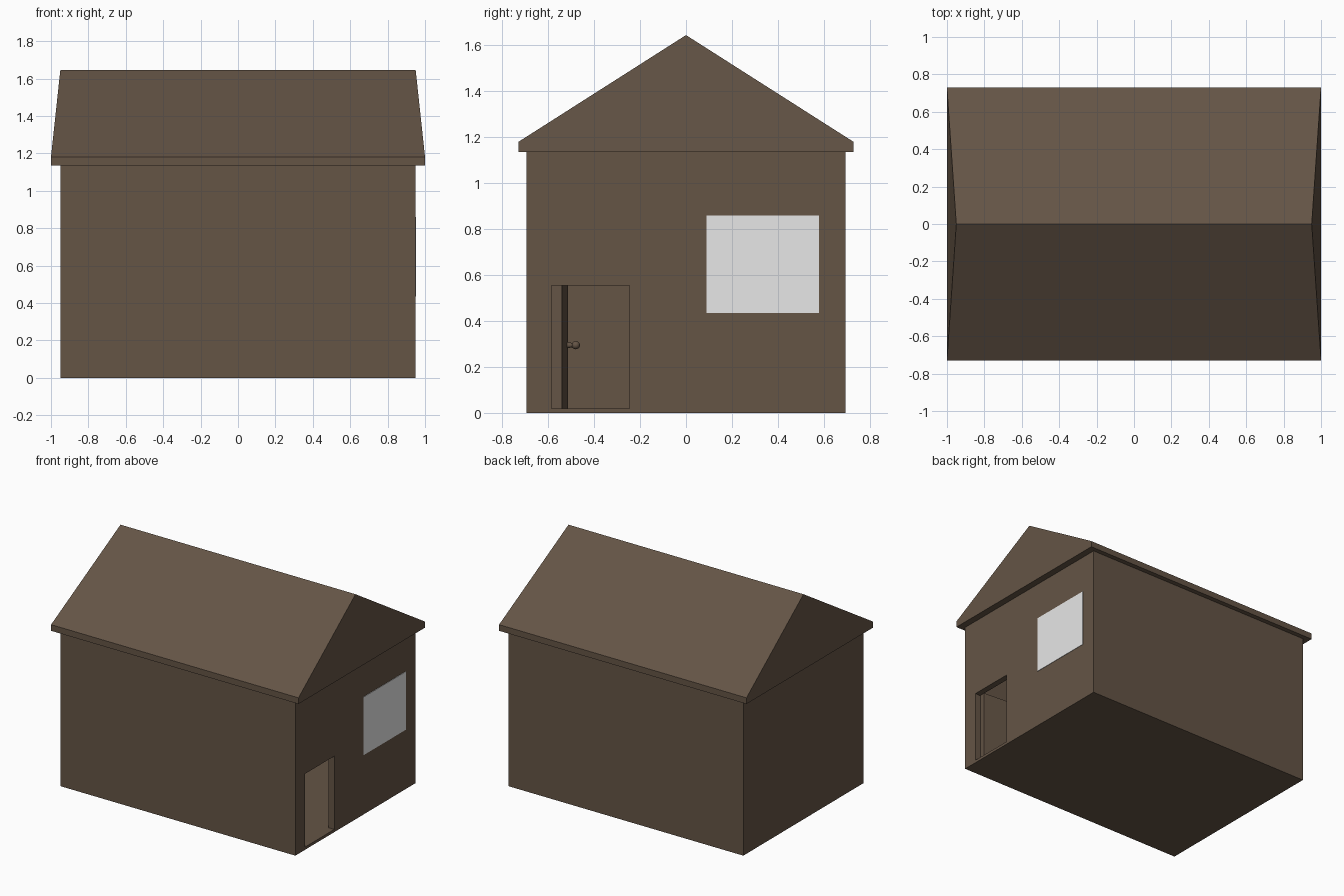
import bpy, bmesh, math
from mathutils import Matrix, Vector

if "Cube" in bpy.data.objects:
    bpy.data.objects.remove(bpy.data.objects["Cube"])


def material(name, rgb):
    m = bpy.data.materials.new(name)
    m.diffuse_color = (*rgb, 1)
    m.use_nodes = True
    m.node_tree.nodes["Principled BSDF"].inputs["Base Color"].default_value = m.diffuse_color
    return m


BROWN = material("brown", (0.128, 0.089, 0.060))
WHITE = material("white", (1.0, 1.0, 1.0))


def add_object(name, bm, mat):
    bmesh.ops.recalc_face_normals(bm, faces=bm.faces)
    me = bpy.data.meshes.new(name)
    bm.to_mesh(me)
    bm.free()
    ob = bpy.data.objects.new(name, me)
    bpy.context.collection.objects.link(ob)
    me.materials.append(mat)
    return ob


def box(name, lo, hi, mat):
    lo, hi = Vector(lo), Vector(hi)
    bm = bmesh.new()
    bmesh.ops.create_cube(bm, size=1)
    bmesh.ops.scale(bm, vec=hi - lo, verts=bm.verts)
    bmesh.ops.translate(bm, vec=(lo + hi) / 2, verts=bm.verts)
    return add_object(name, bm, mat)


def cut(target, cutter):
    mod = target.modifiers.new(cutter.name, 'BOOLEAN')
    mod.operation = 'DIFFERENCE'
    mod.solver = 'EXACT'
    mod.object = cutter
    cutter.hide_render = True
    cutter.hide_set(True)


# Hollow walls with a doorway in the right side
T = 0.045
HX, HY, EAVE = 0.95, 0.695, 1.135
D0, D1, DZ0, DZ1 = -0.585, -0.245, 0.02, 0.555
walls = box("walls", (-HX, -HY, 0), (HX, HY, EAVE), BROWN)
cut(walls, box("room_cutter", (-HX + T, -HY + T, DZ0), (HX - T, HY - T, EAVE - T), BROWN))
cut(walls, box("doorway_cutter", (HX - 2 * T, D0, DZ0), (HX + 0.1, D1, DZ1), BROWN))

# Roof: eave slab rising to a ridge a little shorter than the eaves
bm = bmesh.new()
bmesh.ops.create_cube(bm, size=1)
for v in bm.verts:
    v.co = (math.copysign(1.0, v.co.x), math.copysign(0.73, v.co.y),
            1.18 if v.co.z > 0 else EAVE)
top = [f for f in bm.faces if f.calc_center_median().z > 1.179][0]
ends = [e for e in top.edges if abs(e.verts[0].co.x - e.verts[1].co.x) < 0.01]
cuts = bmesh.ops.subdivide_edges(bm, edges=ends, cuts=1)
for v in [g for g in cuts["geom_inner"] if isinstance(g, bmesh.types.BMVert)]:
    v.co = (math.copysign(0.95, v.co.x), 0, 1.645)
add_object("roof", bm, BROWN)

# Window plate on the right wall
box("window", (HX - 0.004, 0.09, 0.435), (HX + 0.003, 0.58, 0.86), WHITE)

# Door standing open into the room, nearly square to the wall
swing = (Matrix.Translation((HX - T, D0, 0))
         @ Matrix.Rotation(math.radians(-4.5), 4, 'Z'))
door = box("door", (-0.34, 0, DZ0), (0, T, DZ1), BROWN)
door.matrix_world = swing

# Knob with a short stem on each face of the door
for name, face, side in (("inner_knob", T, 1), ("outer_knob", 0, -1)):
    bm = bmesh.new()
    stem = bmesh.ops.create_cone(bm, cap_ends=True, segments=16, radius1=0.014,
                                 radius2=0.008, depth=0.03)["verts"]
    bmesh.ops.rotate(bm, verts=stem, matrix=Matrix.Rotation(-side * math.pi / 2, 3, 'X'))
    bmesh.ops.translate(bm, verts=stem, vec=(-0.30, face + side * 0.013, 0.295))
    ball = bmesh.ops.create_uvsphere(bm, u_segments=16, v_segments=10, radius=0.018)["verts"]
    bmesh.ops.translate(bm, verts=ball, vec=(-0.30, face + side * 0.037, 0.295))
    for f in bm.faces:
        f.smooth = len(f.verts) <= 4
    add_object(name, bm, BROWN).matrix_world = swing
